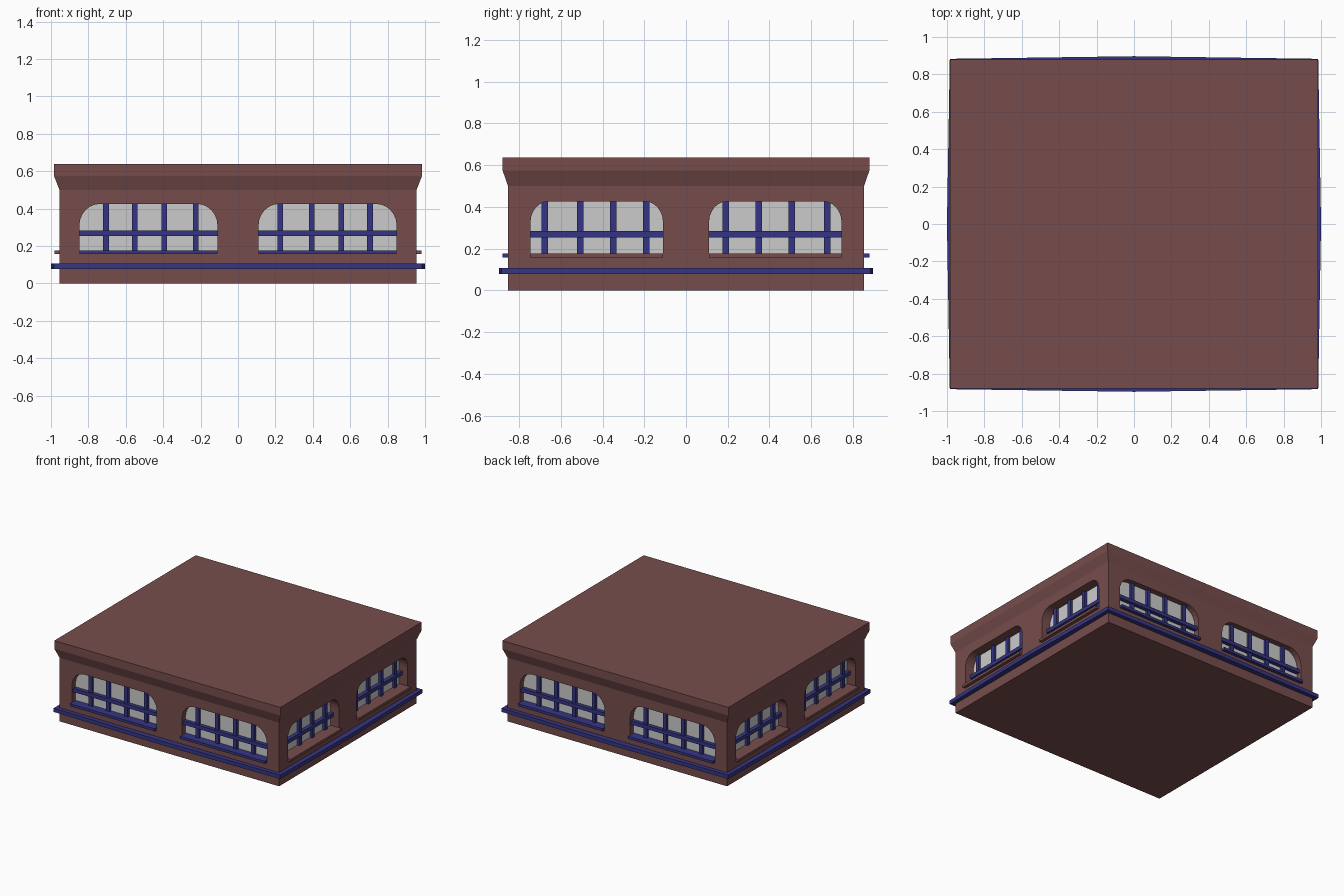
import bpy, bmesh, math
from mathutils import Matrix, Vector

if "Cube" in bpy.data.objects:
    bpy.data.objects.remove(bpy.data.objects["Cube"])

HX, HY = 0.955, 0.853          # wall half sizes
Z_SILL0, Z_SILL1, Z_TOP = 0.157, 0.177, 0.425


def material(name, rgb):
    m = bpy.data.materials.new(name)
    m.diffuse_color = (*rgb, 1)
    m.use_nodes = True
    m.node_tree.nodes["Principled BSDF"].inputs["Base Color"].default_value = m.diffuse_color
    return m


BROWN = material("brown_wall", (0.185, 0.073, 0.073))
BLUE = material("blue_trim", (0.036, 0.036, 0.23))


def finish(name, bm, mat=None):
    bmesh.ops.recalc_face_normals(bm, faces=bm.faces)
    me = bpy.data.meshes.new(name)
    bm.to_mesh(me)
    bm.free()
    ob = bpy.data.objects.new(name, me)
    bpy.context.collection.objects.link(ob)
    if mat:
        me.materials.append(mat)
    return ob


def loft(bm, rings, close=False):
    """Skin equal-length rings; cap the ends or close into a loop."""
    vs = [[bm.verts.new(p) for p in r] for r in rings]
    n = len(vs[0])
    pairs = list(zip(vs, vs[1:])) + ([(vs[-1], vs[0])] if close else [])
    for a, b in pairs:
        for i in range(n):
            bm.faces.new((a[i], a[(i + 1) % n], b[(i + 1) % n], b[i]))
    if not close:
        bm.faces.new(vs[0])
        bm.faces.new(vs[-1])


def prism(bm, outline, d0, d1, side):
    """Extrude a (u, z) outline from depth d0 to d1 along a wall's normal."""
    rot = Matrix.Rotation(side["angle"], 4, 'Z')
    loft(bm, [[rot @ Vector((u, -(side["wall"] + d), z)) for u, z in outline]
              for d in (d0, d1)])


def rect(u0, u1, z0, z1):
    return [(u0, z0), (u1, z0), (u1, z1), (u0, z1)]


def arch(u0, u1, z0, rx, rz, n=6):
    """Window outline with rounded upper corners."""
    pts = [(u0, z0), (u1, z0)]
    for cx, start in ((u1 - rx, 0), (u0 + rx, 90)):
        for i in range(n + 1):
            a = math.radians(start + 90 * i / n)
            pts.append((cx + rx * math.cos(a), Z_TOP - rz + rz * math.sin(a)))
    return pts


# Main block with flared cornice
bm = bmesh.new()
profile = [(0, 0), (0, 0.5), (0.028, 0.573), (0.028, 0.637)]
loft(bm, [[(sx * (HX + o), sy * (HY + o * 0.9), z)
           for sx, sy in ((-1, -1), (1, -1), (1, 1), (-1, 1))] for o, z in profile])
building = finish("building_block", bm, BROWN)

# Belt course, bowed out slightly at the middle of each side
bm = bmesh.new()
rings = []
for sx, sy in ((-1, -1), (0, -1), (1, -1), (1, 0), (1, 1), (0, 1), (-1, 1), (-1, 0)):
    ox, oy = (0.985, 0.883) if sx and sy else (1.0, 0.897)
    rings.append([(sx * x, sy * y, z) for x, y, z in (
        (HX - 0.01, HY - 0.01, 0.077), (ox, oy, 0.077),
        (ox, oy, 0.107), (HX - 0.01, HY - 0.01, 0.107))])
loft(bm, rings, close=True)
finish("belt_course", bm, BLUE)

# Windows on the four sides
LONG = dict(wall=HY, u=(0.11, 0.848), r=(0.11, 0.115), depth=0.05,
            bars=(0.225, 0.395, 0.553, 0.706), sill=BLUE)
SHORT = dict(wall=HX, u=(0.11, 0.745), r=(0.085, 0.1), depth=0.08,
             bars=(0.19, 0.348, 0.507, 0.677), sill=BROWN)
cut = bmesh.new()
for k, label in enumerate(("front", "right", "back", "left")):
    s = dict(SHORT if k % 2 else LONG, angle=k * math.pi / 2)
    depth, (a, b) = s["depth"], s["u"]
    glass, sills, bars = bmesh.new(), bmesh.new(), bmesh.new()
    for m in (-1, 1):
        u0, u1 = sorted((m * a, m * b))
        prism(cut, arch(u0, u1, Z_SILL0, *s["r"]), -depth, 0.05, s)
        prism(glass, arch(u0, u1, Z_SILL1, *s["r"]), -depth - 0.005, -depth + 0.005, s)
        prism(sills, rect(u0, u1, Z_SILL0, Z_SILL1), -depth, 0.025, s)
        for u in s["bars"]:
            prism(bars, rect(m * u - 0.015, m * u + 0.015, Z_SILL1, Z_TOP),
                  -depth, -depth + 0.025, s)
        prism(bars, rect(u0, u1, 0.254, 0.283), -depth, -depth + 0.035, s)
    finish(label + "_window_panes", glass)
    finish(label + "_window_sills", sills, s["sill"])
    finish(label + "_window_bars", bars, BLUE)

# Carve the window recesses
cutter = finish("window_cutter", cut, BROWN)
cutter.hide_render = True
cutter.hide_viewport = True
mod = building.modifiers.new("window_recesses", 'BOOLEAN')
mod.operation = 'DIFFERENCE'
mod.solver = 'EXACT'
mod.object = cutter
